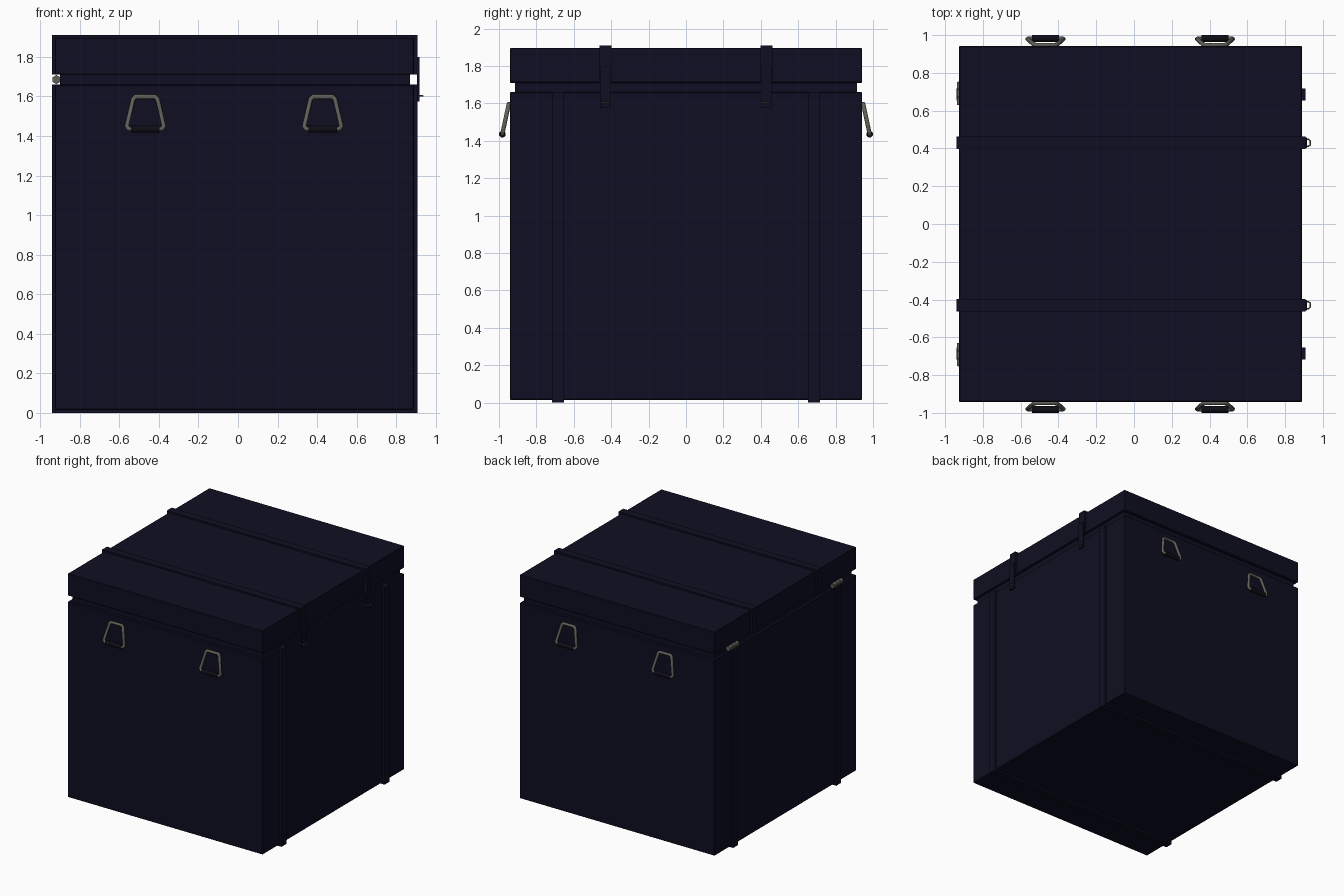
import bpy, bmesh, math
from mathutils import Vector

if "Cube" in bpy.data.objects:
    bpy.data.objects.remove(bpy.data.objects["Cube"])


def material(name, rgb):
    m = bpy.data.materials.new(name)
    m.diffuse_color = (*rgb, 1)
    m.use_nodes = True
    m.node_tree.nodes["Principled BSDF"].inputs["Base Color"].default_value = m.diffuse_color
    return m


NAVY = material("dark navy", (0.0045, 0.0045, 0.016))
STEEL = material("grey steel", (0.12, 0.12, 0.10))
BLACK = material("grip black", (0.004, 0.004, 0.008))

# body limits
X0, X1, Y = -0.926, 0.889, 0.942
CX = (X0 + X1) / 2


def box(name, lo, hi, mat, bevel=0.0):
    bm = bmesh.new()
    bmesh.ops.create_cube(bm, size=1)
    for v in bm.verts:
        v.co = [(a + b) / 2 + c * (b - a) for a, b, c in zip(lo, hi, v.co)]
    if bevel:
        bmesh.ops.bevel(bm, geom=bm.edges[:], offset=bevel, segments=1, affect='EDGES')
    me = bpy.data.meshes.new(name)
    bm.to_mesh(me)
    bm.free()
    ob = bpy.data.objects.new(name, me)
    bpy.context.collection.objects.link(ob)
    me.materials.append(mat)
    return ob


def rod(name, a, b, r, mat, sides=8):
    a, b = Vector(a), Vector(b)
    d = b - a
    bpy.ops.mesh.primitive_cylinder_add(vertices=sides, radius=r, depth=d.length,
                                        location=(a + b) / 2,
                                        rotation=d.to_track_quat('Z', 'Y').to_euler())
    ob = bpy.context.object
    ob.name = name
    ob.data.materials.append(mat)
    return ob


def wire(name, pts, r, mat, cyclic=True):
    cu = bpy.data.curves.new(name, 'CURVE')
    cu.dimensions = '3D'
    cu.bevel_depth = r
    cu.bevel_resolution = 2
    cu.use_fill_caps = True
    sp = cu.splines.new('POLY')
    sp.points.add(len(pts) - 1)
    for p, co in zip(sp.points, pts):
        p.co = (*co, 1)
    sp.use_cyclic_u = cyclic
    cu.materials.append(mat)
    ob = bpy.data.objects.new(name, cu)
    bpy.context.collection.objects.link(ob)
    return ob


# main shells with the recessed seam between them
box("chest_body", (X0, -Y, 0.015), (X1, Y, 1.66), NAVY, 0.004)
box("seam_core", (X0 + 0.025, -Y + 0.027, 1.60), (X1 - 0.02, Y - 0.027, 1.75), NAVY)
box("lid", (X0, -Y, 1.71), (X1, Y, 1.896), NAVY, 0.004)

for s in (-1, 1):
    # straps: U shape under the body, U shape over the lid
    y = s * 0.685
    box("body_strap", (X0 - 0.015, y - 0.032, 0), (X1 + 0.018, y + 0.032, 1.66), NAVY)
    y = s * 0.43
    box("lid_strap", (X0 - 0.015, y - 0.032, 1.71), (X1 + 0.018, y + 0.032, 1.91), NAVY)

    # latch flap and staple ring
    box("latch_flap", (0.905, y - 0.028, 1.575), (0.917, y + 0.028, 1.80), NAVY)
    wire("latch_staple", [(0.885, y - 0.018, 1.603), (0.925, y - 0.018, 1.603),
                          (0.934, y - 0.010, 1.603), (0.934, y + 0.010, 1.603),
                          (0.925, y + 0.018, 1.603), (0.885, y + 0.018, 1.603)],
         0.004, STEEL, False)

    # hinge barrels with three knuckles
    for k in (-1, 0, 1):
        yc = s * 0.692 + k * 0.042
        rod("hinge_knuckle", (-0.918, yc - 0.019, 1.685), (-0.918, yc + 0.019, 1.685),
            0.023, STEEL, 6)
    rod("hinge_pin", (-0.918, s * 0.692 - 0.062, 1.685), (-0.918, s * 0.692 + 0.062, 1.685),
        0.014, STEEL)

    # carry handles, tilted outward at the bottom
    for hx in (CX - 0.45, CX + 0.447):
        top, bot = (s * 0.947, 1.598), (s * 0.982, 1.435)
        mid_hi, mid_lo = (s * 0.95, 1.585), (s * 0.979, 1.45)
        prof = [(-0.05, top), (0.05, top), (0.062, mid_hi), (0.094, mid_lo),
                (0.085, bot), (-0.085, bot), (-0.094, mid_lo), (-0.062, mid_hi)]
        wire("handle_loop", [(hx + dx, p[0], p[1]) for dx, p in prof], 0.012, STEEL)
        rod("handle_grip", (hx - 0.072, *bot), (hx + 0.072, *bot), 0.018, BLACK, 12)
